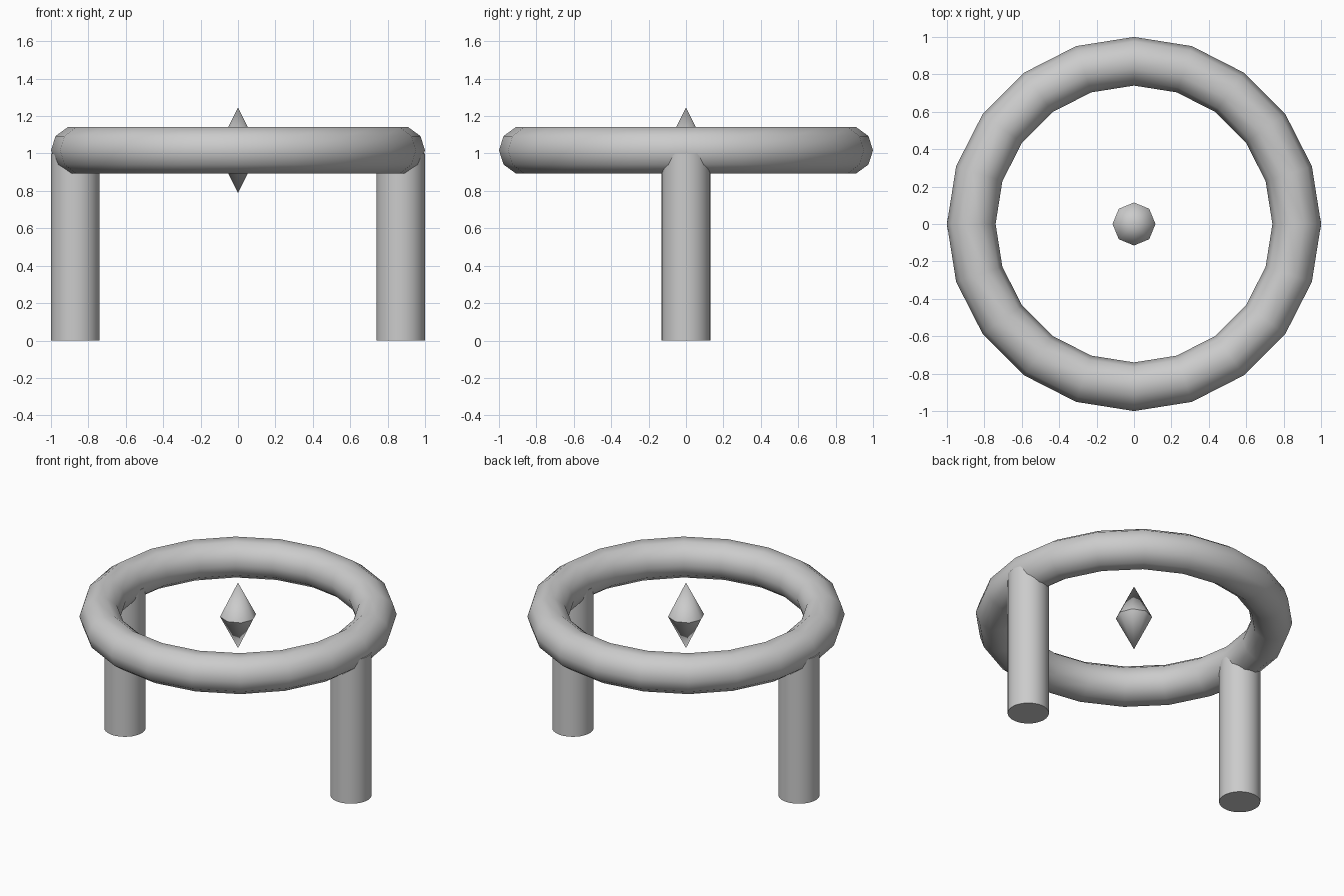
import bpy
import math

if "Cube" in bpy.data.objects:
    bpy.data.objects.remove(bpy.data.objects["Cube"])

RING_R, TUBE_R, RING_Z = 0.87, 0.13, 1.017
LEG_TOP = 1.0
GEM_R, GEM_H = 0.115, 0.228

grey = bpy.data.materials.new("plain_grey")
grey.diffuse_color = (0.6, 0.6, 0.6, 1.0)
grey.use_nodes = True
grey.node_tree.nodes["Principled BSDF"].inputs["Base Color"].default_value = grey.diffuse_color


def finish(name, angle):
    """Name the active object, colour it and smooth it up to an angle."""
    obj = bpy.context.object
    obj.name = name
    obj.data.materials.append(grey)
    bpy.ops.object.shade_smooth_by_angle(angle=math.radians(angle))
    return obj


# Ring: twenty segments around, ten-sided tube
bpy.ops.mesh.primitive_torus_add(
    major_segments=20, minor_segments=10,
    major_radius=RING_R, minor_radius=TUBE_R, location=(0, 0, RING_Z))
finish("ring", 60)

# Two round legs running up into the ring
for side, x in (("left", -RING_R), ("right", RING_R)):
    bpy.ops.mesh.primitive_cylinder_add(
        vertices=32, radius=TUBE_R, depth=LEG_TOP, location=(x, 0, LEG_TOP / 2))
    finish(side + "_leg", 30)

# Floating crystal: two eight-sided cones meeting at a sharp belt
for part, sign in (("upper", 1), ("lower", -1)):
    bpy.ops.mesh.primitive_cone_add(
        vertices=8, radius1=GEM_R, radius2=0, depth=GEM_H, end_fill_type='NOTHING',
        location=(0, 0, RING_Z + sign * GEM_H / 2),
        rotation=(0 if sign > 0 else math.pi, 0, 0))
    finish(part + "_crystal", 50)
